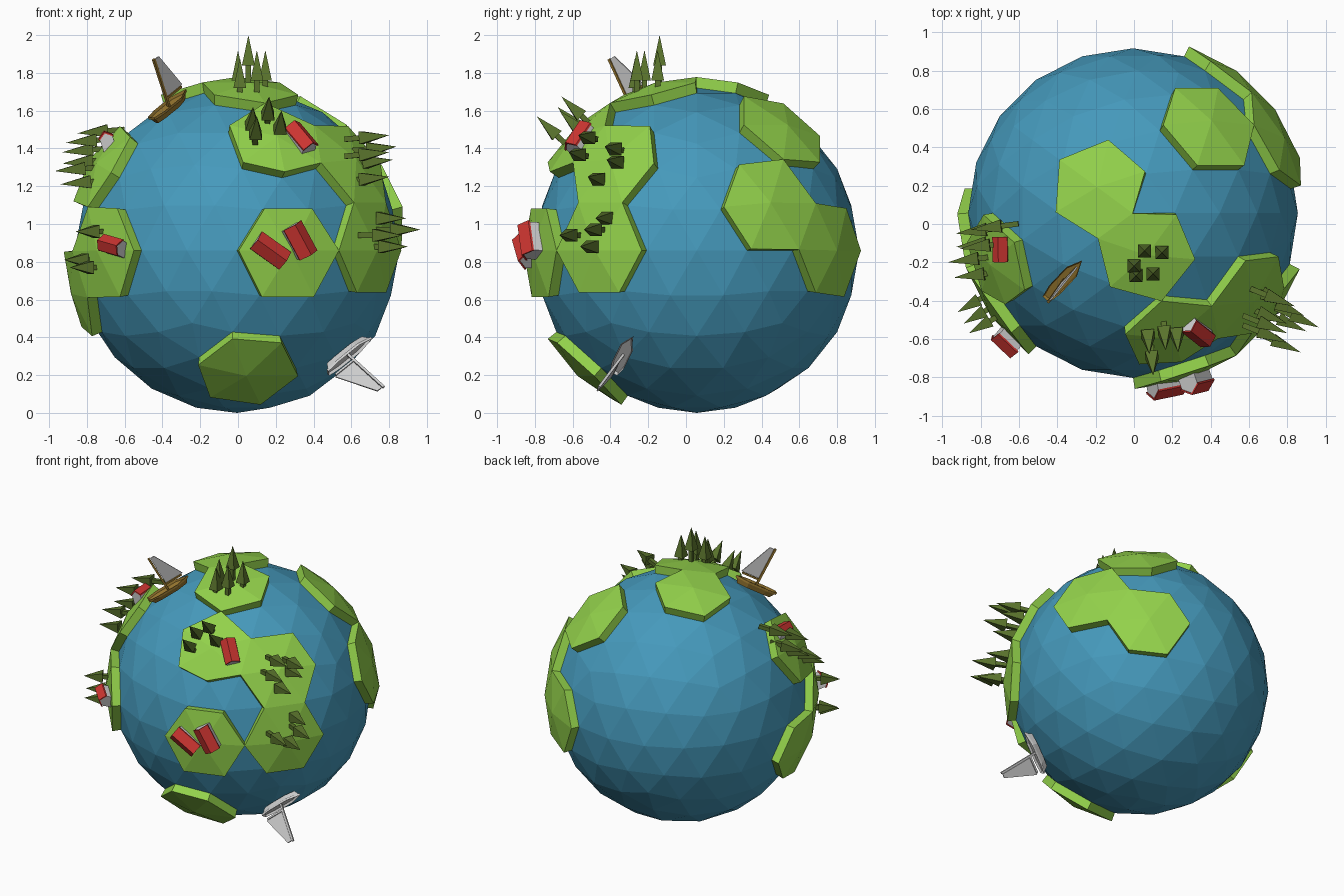
import bpy, bmesh, math
from mathutils import Vector, Matrix

if "Cube" in bpy.data.objects:
    bpy.data.objects.remove(bpy.data.objects["Cube"])

R = 0.86
C = Vector((-0.005, 0.057, 0.86))


def material(name, rgb):
    m = bpy.data.materials.new(name)
    m.diffuse_color = (*rgb, 1)
    m.use_nodes = True
    m.node_tree.nodes["Principled BSDF"].inputs["Base Color"].default_value = m.diffuse_color
    return m


WATER = material("water", (0.06, 0.32, 0.50))
GRASS = material("grass", (0.29, 0.64, 0.07))
PINE = material("pine", (0.10, 0.17, 0.025))
RED = material("roof_red", (0.60, 0.035, 0.03))
WOOD = material("wood", (0.32, 0.19, 0.03))


def finish(bm, name, mat=None):
    bmesh.ops.recalc_face_normals(bm, faces=bm.faces)
    me = bpy.data.meshes.new(name)
    bm.to_mesh(me)
    bm.free()
    ob = bpy.data.objects.new(name, me)
    bpy.context.collection.objects.link(ob)
    if mat:
        me.materials.append(mat)
    return ob


def frame(pos, up, axis=(0, 0, 1)):
    """Local z along up, local x as near to axis as possible."""
    z = Vector(up).normalized()
    a = Vector(axis)
    if abs(a.normalized().dot(z)) > 0.98:
        a = Vector((1, 0, 0))
    x = (a - z * a.dot(z)).normalized()
    m = Matrix((x, z.cross(x), z)).transposed().to_4x4()
    return Matrix.Translation(Vector(pos)) @ m


def prism(bm, profile, y0, y1, m, along_x=False):
    """Extrude a flat outline (a, z) between two positions."""
    def pt(a, z, s):
        return m @ Vector((s, a, z) if along_x else (a, s, z))
    lo = [bm.verts.new(pt(a, z, y0)) for a, z in profile]
    hi = [bm.verts.new(pt(a, z, y1)) for a, z in profile]
    bm.faces.new(lo)
    bm.faces.new(hi[::-1])
    n = len(lo)
    for i in range(n):
        j = (i + 1) % n
        bm.faces.new((lo[i], lo[j], hi[j], hi[i]))


# Ocean ball
bm = bmesh.new()
bmesh.ops.create_icosphere(bm, subdivisions=3, radius=R, matrix=Matrix.Translation(C))
finish(bm, "ocean", WATER)

# Islands: the hexagon of faces round each chosen ball vertex, thickened outwards
ISLANDS = [(0.31, -0.95, 0), (0.81, -0.59, 0), (-0.81, -0.59, 0), (0.05, -0.69, -0.72),
           (0.085, -0.26, 0.96), (-0.22, 0.16, 0.96), (0.23, -0.70, 0.675),
           (0.69, -0.50, 0.53), (-0.82, -0.27, 0.51), (-0.96, -0.16, -0.23),
           (0.45, 0.53, 0.72), (0.86, 0.425, 0.28), (0.59, 0.81, 0)]
bm = bmesh.new()
bmesh.ops.create_icosphere(bm, subdivisions=3, radius=R, matrix=Matrix.Translation(C))
keep = set()
for d in ISLANDS:
    target = C + Vector(d).normalized() * R
    keep.update(min(bm.verts, key=lambda v: (v.co - target).length).link_faces)
bmesh.ops.delete(bm, geom=[f for f in bm.faces if f not in keep], context='FACES')
land = finish(bm, "islands", GRASS)
# make sure the patches face away from the ball before thickening
me = land.data
bm = bmesh.new()
bm.from_mesh(me)
bmesh.ops.reverse_faces(bm, faces=[f for f in bm.faces
                                   if f.normal.dot(f.calc_center_median() - C) < 0])
bm.to_mesh(me)
bm.free()
sol = land.modifiers.new("thickness", 'SOLIDIFY')
sol.thickness = 0.058
sol.offset = 1


# Pine trees: square trunk and four-sided crown, placed by their tips
def trees(name, up, tips, length=0.25):
    bm = bmesh.new()
    up = Vector(up).normalized()
    crown = 0.64 * length
    for tip in tips:
        m = frame(Vector(tip) - up * length, up) @ Matrix.Rotation(math.pi / 4, 4, 'Z')
        bmesh.ops.create_cone(bm, cap_ends=True, segments=4, radius1=0.048, radius2=0,
                              depth=crown, matrix=m @ Matrix.Translation((0, 0, length - crown / 2)))
        bmesh.ops.create_cone(bm, cap_ends=True, segments=4, radius1=0.02, radius2=0.02,
                              depth=length - crown,
                              matrix=m @ Matrix.Translation((0, 0, (length - crown) / 2)))
    finish(bm, name, PINE)


trees("trees_top", (0, 0, 1), [(0, -0.22, 1.92), (0.055, -0.14, 2.0), (0.10, -0.26, 1.92),
                               (0.145, -0.15, 1.92), (0.01, -0.27, 1.88)])
trees("trees_front", (0.05, -0.72, 0.69), [(0.165, -0.66, 1.675), (0.10, -0.79, 1.57),
                                           (0.23, -0.67, 1.60), (0.08, -0.68, 1.62)], 0.23)
trees("trees_right_upper", (0.88, -0.35, 0.08), [(0.84, -0.43, 1.41), (0.80, -0.57, 1.47),
      (0.82, -0.42, 1.34), (0.80, -0.62, 1.38), (0.80, -0.52, 1.25)])
trees("trees_right", (0.9, -0.4, 0), [(0.965, -0.54, 0.97), (0.87, -0.67, 0.94),
                                      (0.89, -0.48, 1.03), (0.90, -0.56, 0.88)])
trees("trees_left_upper", (-0.95, -0.12, -0.08), [(-0.97, -0.20, 1.28), (-0.93, -0.05, 1.38),
      (-0.94, -0.28, 1.21), (-0.91, -0.13, 1.43), (-0.93, -0.12, 1.32), (-0.85, -0.03, 1.48)])
trees("trees_left", (-0.85, -0.5, 0), [(-0.92, -0.46, 0.81), (-0.86, -0.57, 0.96),
                                       (-0.89, -0.52, 0.77)], 0.2)


# Houses: grey gabled walls under a folded red roof
def house(name, pos, up, axis, length=0.17, width=0.10, wall=0.06):
    m = frame(pos, up, axis)
    w, ridge, l = width / 2, wall + width * 0.38, length / 2
    bm = bmesh.new()
    prism(bm, [(-w, -0.02), (w, -0.02), (w, wall), (0, ridge), (-w, wall)], -l, l, m, True)
    finish(bm, name + "_walls")
    e, t = w + 0.006, 0.01
    bm = bmesh.new()
    prism(bm, [(-e, wall - 0.004), (0, ridge), (e, wall - 0.004), (e, wall - 0.004 + t),
               (0, ridge + t), (-e, wall - 0.004 + t)], -l - 0.006, l + 0.006, m, True)
    finish(bm, name + "_roof", RED)


house("front_house_a", (0.16, -0.80, 0.86), (0.2, -0.97, 0), (0.8, 0, -0.55), 0.18)
house("front_house_b", (0.31, -0.78, 0.91), (0.33, -0.94, 0.05), (0.5, 0, -0.85), 0.17)
house("upper_house", (0.32, -0.53, 1.42), (0.27, -0.68, 0.68), (0.5, -0.3, -0.8), 0.16, 0.09)
house("left_house", (-0.635, -0.58, 0.87), (-0.6, -0.72, 0.3), (0.8, -0.55, -0.25), 0.13, 0.08)
house("left_upper_house", (-0.68, -0.13, 1.40), (-0.3, -0.05, 0.95), (0, 1, 0), 0.12, 0.07)


# Sailing boats: pointed hull, mast, boom and a triangular sail
def boat(name, pos, up, axis, mat, side):
    m = frame(pos, up, axis)
    bm = bmesh.new()
    deck = [(0.16, 0), (0.07, 0.036), (-0.08, 0.036), (-0.15, 0.022),
            (-0.15, -0.022), (-0.08, -0.036), (0.07, -0.036)]
    top = [bm.verts.new(m @ Vector((x, y, 0.02))) for x, y in deck]
    low = [bm.verts.new(m @ Vector((x * 0.8, y * 0.5, -0.03))) for x, y in deck]
    bm.faces.new(low)
    for i in range(7):
        j = (i + 1) % 7
        bm.faces.new((top[i], top[j], low[j], low[i]))
    # sunken deck inside a gunwale
    cap = bm.faces.new(top)
    bmesh.ops.inset_region(bm, faces=[cap], thickness=0.01)
    drop = m.to_3x3() @ Vector((0, 0, -0.015))
    bmesh.ops.translate(bm, verts=cap.verts, vec=drop)
    finish(bm, name + "_hull", mat)
    bm = bmesh.new()
    prism(bm, [(-0.007, 0), (0.007, 0), (0.007, 0.29), (-0.007, 0.29)], -0.007, 0.007, m)
    b = sorted((0, side * 0.13))
    prism(bm, [(b[0], 0.045), (b[1], 0.045), (b[1], 0.057), (b[0], 0.057)], -0.006, 0.006, m)
    finish(bm, name + "_mast", mat)
    bm = bmesh.new()
    prism(bm, [(side * 0.01, 0.06), (side * 0.14, 0.06), (side * 0.04, 0.285),
               (side * 0.01, 0.285)], -0.004, 0.004, m)
    finish(bm, name + "_sail")


boat("upper_boat", (-0.365, -0.29, 1.62), (-0.28, -0.4, 0.87), (0.63, 0.68, 0.4), WOOD, 1)
boat("lower_boat", (0.58, -0.33, 0.31), (0.66, -0.45, -0.6), (0.23, 0.10, 0.2), None, -1)
